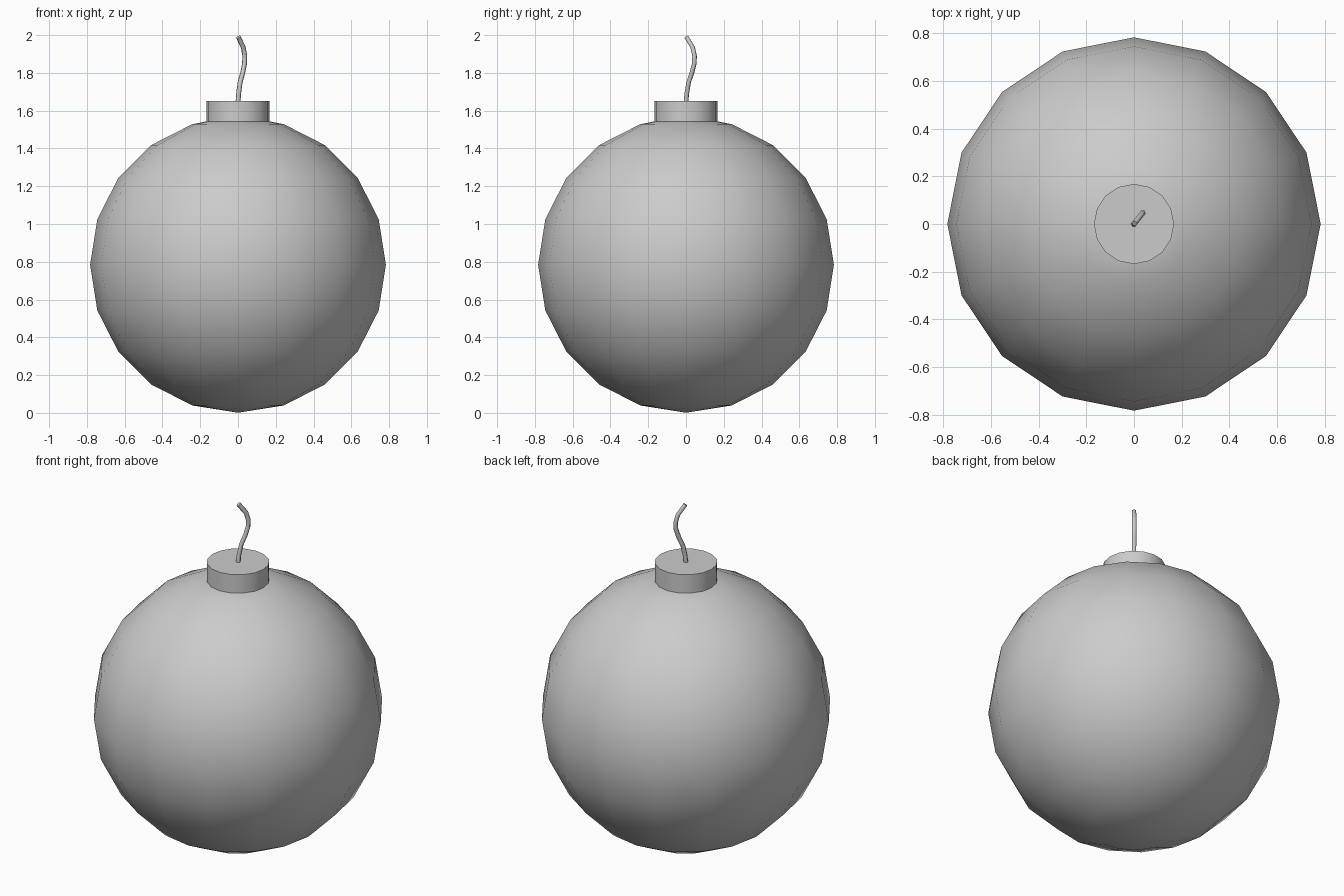
import bpy, bmesh, math
from mathutils import Vector

if "Cube" in bpy.data.objects:
    bpy.data.objects.remove(bpy.data.objects["Cube"])

SEGS, R, ZC = 16, 0.783, 0.784


def finish(name, bm, angle):
    bmesh.ops.recalc_face_normals(bm, faces=bm.faces)
    mesh = bpy.data.meshes.new(name)
    bm.to_mesh(mesh)
    bm.free()
    ob = bpy.data.objects.new(name, mesh)
    bpy.context.collection.objects.link(ob)
    bpy.ops.object.select_all(action='DESELECT')
    ob.select_set(True)
    bpy.context.view_layer.objects.active = ob
    bpy.ops.object.shade_smooth_by_angle(angle=math.radians(angle))
    return ob


def ring(bm, centre, u, v, r, n):
    return [bm.verts.new(centre + r * (u * math.cos(a) + v * math.sin(a)))
            for a in (2 * math.pi * i / n for i in range(n))]


def bridge(bm, a, b):
    n = len(a)
    for i in range(n):
        bm.faces.new((a[i], a[(i + 1) % n], b[(i + 1) % n], b[i]))


X, Y = Vector((1, 0, 0)), Vector((0, 1, 0))

# Round body with the neck extruded from its top
bm = bmesh.new()
profile = [(R * math.sin(math.radians(t)), ZC - R * math.cos(math.radians(t)))
           for t in range(18, 163, 18)]
profile += [(0.168, 1.543), (0.168, 1.652)]
rings = [ring(bm, Vector((0, 0, z)), X, Y, r, SEGS) for r, z in profile]
for a, b in zip(rings, rings[1:]):
    bridge(bm, a, b)
pole = bm.verts.new((0, 0, ZC - R))
for i in range(SEGS):
    bm.faces.new((pole, rings[0][(i + 1) % SEGS], rings[0][i]))
bm.faces.new(rings[-1])
finish("body", bm, 40)

# Curved fuse, bending within one upright plane
path = [(0, 1.64), (0.005, 1.69), (0.018, 1.75), (0.040, 1.80),
        (0.056, 1.85), (0.058, 1.89), (0.045, 1.935), (0.003, 1.99)]
side = Vector((0.62, 0.78, 0)).normalized()
pts = [side * s + Vector((0, 0, z)) for s, z in path]
across = Vector((0, 0, 1)).cross(side)
bm = bmesh.new()
rings = []
for i, p in enumerate(pts):
    t = (pts[min(i + 1, len(pts) - 1)] - pts[max(i - 1, 0)]).normalized()
    rings.append(ring(bm, p, across.cross(t), across, 0.013, 6))
for a, b in zip(rings, rings[1:]):
    bridge(bm, a, b)
bm.faces.new(rings[0])
bm.faces.new(rings[-1])
finish("fuse", bm, 65)
